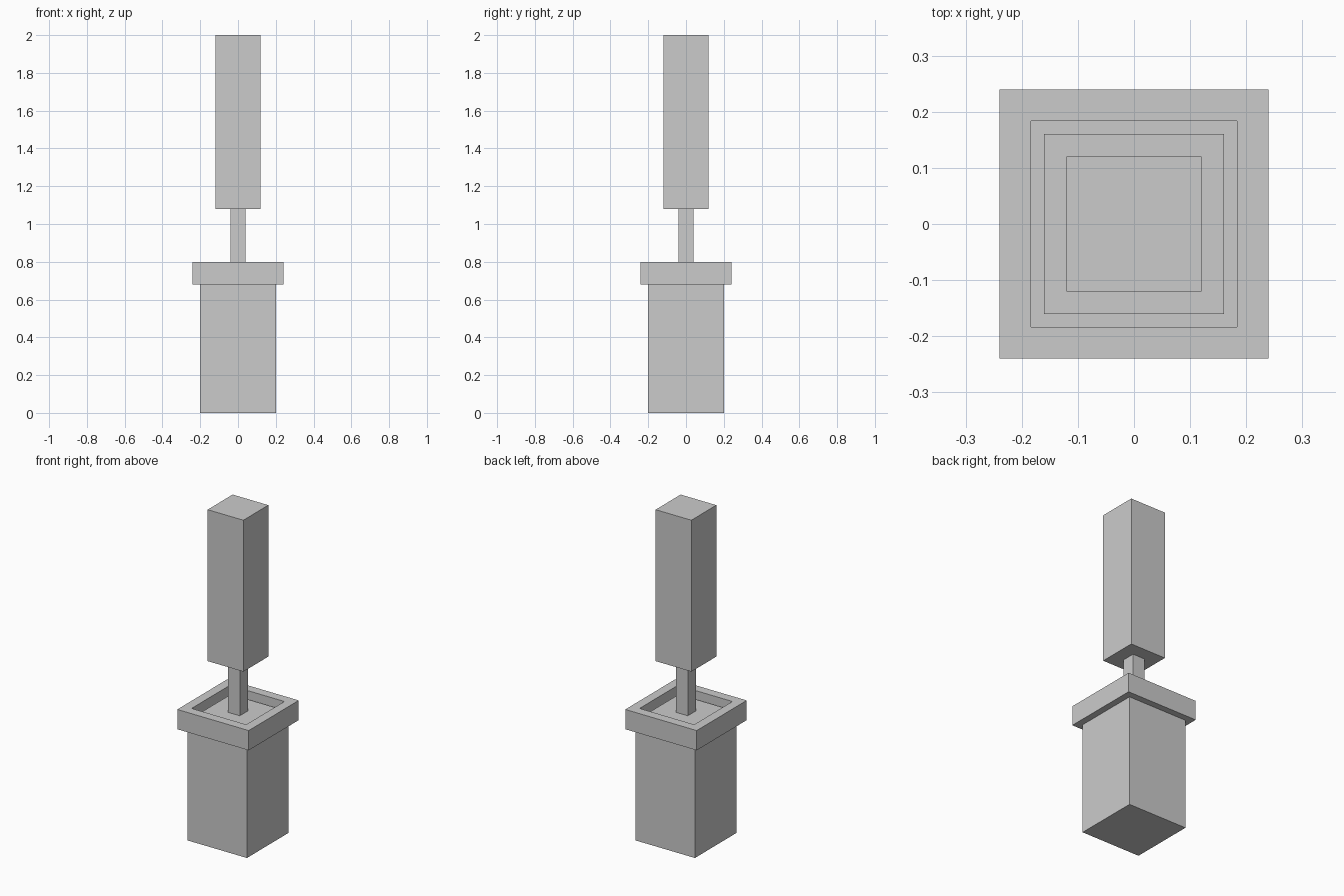
import bpy, bmesh
from mathutils import Matrix

if "Cube" in bpy.data.objects:
    bpy.data.objects.remove(bpy.data.objects["Cube"])


def finish(name, bm):
    mesh = bpy.data.meshes.new(name)
    bm.to_mesh(mesh)
    bm.free()
    obj = bpy.data.objects.new(name, mesh)
    bpy.context.collection.objects.link(obj)
    return obj


def block(width, z0, z1):
    """Square column centred on the z axis."""
    bm = bmesh.new()
    size = Matrix.Diagonal((width, width, z1 - z0, 1))
    bmesh.ops.create_cube(bm, size=1, matrix=Matrix.Translation((0, 0, (z0 + z1) / 2)) @ size)
    return bm


SOIL_Z = 0.76

# Planter body
finish("planter_body", block(0.40, 0.0, 0.68))

# Planter rim: a square slab with its middle cut through
bm = block(0.48, 0.68, 0.80)
bm.normal_update()
caps = [f for f in bm.faces if abs(f.normal.z) > 0.9]
bmesh.ops.inset_individual(bm, faces=caps, thickness=0.08)
bmesh.ops.bridge_loops(bm, edges=[e for f in caps for e in f.edges])
bmesh.ops.delete(bm, geom=caps, context='FACES_ONLY')
bmesh.ops.recalc_face_normals(bm, faces=bm.faces)
finish("planter_rim", bm)

# Soil filling the rim opening
finish("soil", block(0.32, 0.68, SOIL_Z))

# Trunk and clipped foliage column
finish("trunk", block(0.08, SOIL_Z, 1.08))
finish("foliage", block(0.24, 1.08, 2.0))
